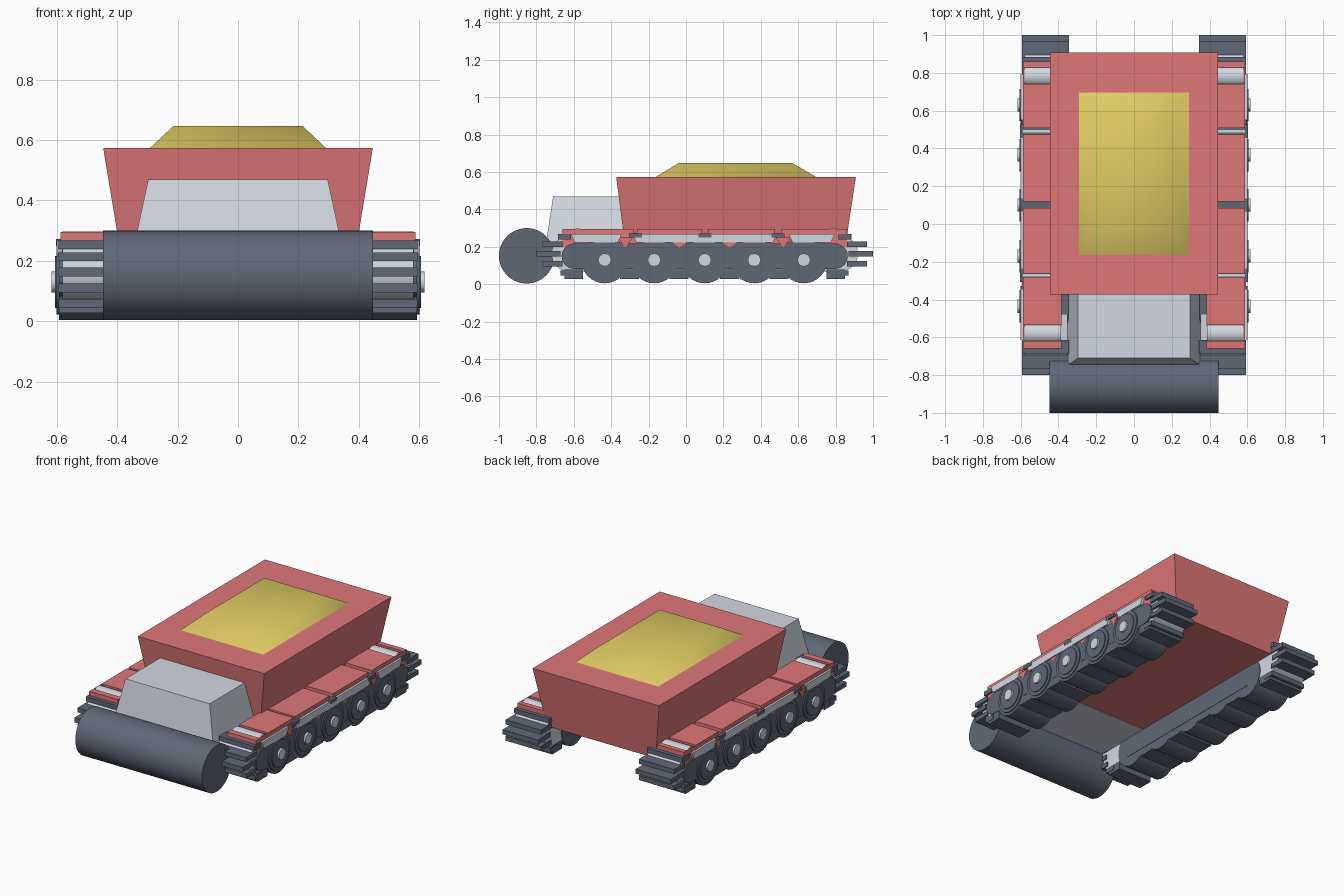
import bpy, bmesh, math

if "Cube" in bpy.data.objects:
    bpy.data.objects.remove(bpy.data.objects["Cube"])


def material(name, rgb):
    m = bpy.data.materials.new(name)
    m.diffuse_color = (*rgb, 1)
    m.use_nodes = True
    m.node_tree.nodes["Principled BSDF"].inputs["Base Color"].default_value = m.diffuse_color
    return m


RED = material("coral_red", (0.74, 0.185, 0.185))
GREY = material("light_grey", (0.65, 0.69, 0.75))
SLATE = material("slate", (0.117, 0.138, 0.185))
YELLOW = material("mustard_yellow", (0.74, 0.60, 0.125))


def finish(name, bm, mat, angle=None):
    bmesh.ops.recalc_face_normals(bm, faces=bm.faces)
    me = bpy.data.meshes.new(name)
    bm.to_mesh(me)
    bm.free()
    me.materials.append(mat)
    ob = bpy.data.objects.new(name, me)
    bpy.context.collection.objects.link(ob)
    if angle:
        bpy.ops.object.select_all(action='DESELECT')
        ob.select_set(True)
        bpy.context.view_layer.objects.active = ob
        bpy.ops.object.shade_smooth_by_angle(angle=math.radians(angle))
    return ob


def prism(name, mat, profile, x0, x1, angle=None):
    """Side profile of (y, z) points pulled along x."""
    bm = bmesh.new()
    a = [bm.verts.new((x0, y, z)) for y, z in profile]
    b = [bm.verts.new((x1, y, z)) for y, z in profile]
    bm.faces.new(a)
    bm.faces.new(b[::-1])
    for i in range(len(a)):
        j = (i + 1) % len(a)
        bm.faces.new((a[i], a[j], b[j], b[i]))
    return finish(name, bm, mat, angle)


def box(name, mat, x0, x1, y0, y1, z0, z1):
    return prism(name, mat, [(y0, z0), (y1, z0), (y1, z1), (y0, z1)], x0, x1)


def circle(y, z, r, n=32):
    return [(y + r * math.cos(2 * math.pi * i / n),
             z + r * math.sin(2 * math.pi * i / n)) for i in range(n)]


def stadium(y0, y1, z, r, n=12):
    pts = []
    for cy, start in ((y1 - r, -90), (y0 + r, 90)):
        for i in range(n + 1):
            t = math.radians(start + 180 * i / n)
            pts.append((cy + r * math.cos(t), z + r * math.sin(t)))
    return pts


def frustum(name, mat, low, high, angle=None):
    """low and high are (half_width, y0, y1, z)."""
    bm = bmesh.new()
    rings = []
    for hw, y0, y1, z in (low, high):
        rings.append([bm.verts.new(p) for p in
                      ((-hw, y0, z), (hw, y0, z), (hw, y1, z), (-hw, y1, z))])
    a, b = rings
    bm.faces.new(a[::-1])
    bm.faces.new(b)
    for i in range(4):
        j = (i + 1) % 4
        bm.faces.new((a[i], a[j], b[j], b[i]))
    return finish(name, bm, mat, angle)


# Hull, roof hatch, nose and roller
frustum("hull", RED, (0.384, -0.325, 0.852, 0.20), (0.446, -0.373, 0.908, 0.573))
frustum("roof_hatch", YELLOW, (0.293, -0.165, 0.698, 0.572), (0.213, -0.04, 0.57, 0.647), 60)
frustum("nose", GREY, (0.355, -0.752, -0.327, 0.20), (0.297, -0.71, -0.327, 0.47))
prism("roller", SLATE, circle(-0.852, 0.152, 0.148, 64), -0.447, 0.447, 40)

WHEELS = [-0.435, -0.17, 0.10, 0.365, 0.63]
FENDERS = [(-0.66, -0.62), (-0.535, -0.28), (-0.263, 0.085),
           (0.118, 0.475), (0.508, 0.74), (0.828, 0.86)]
LIPS = [(-0.66, -0.28), (0.508, 0.86)]
TRIMS = [(-0.615, -0.345), (-0.285, 0.485), (0.55, 0.795)]
MID = 0.10  # track centre along y

for side, s in (("left", -1), ("right", 1)):
    def part(n):
        return f"{side}_{n}"

    # Track core and side plates
    prism(part("track_core"), GREY, stadium(-0.72, 0.92, 0.163, 0.095), s * 0.352, s * 0.58, 40)
    prism(part("outer_plate"), SLATE, stadium(-0.665, 0.865, 0.150, 0.068), s * 0.57, s * 0.592, 40)
    box(part("inner_plate"), SLATE, s * 0.346, s * 0.384, -0.48, 0.64, 0.075, 0.262)

    # Road wheels with a stepped tyre, rim and hub
    for y in WHEELS:
        prism(part("wheel"), SLATE, circle(y, 0.13, 0.125), s * 0.348, s * 0.592, 40)
        prism(part("tyre"), SLATE, circle(y, 0.13, 0.108), s * 0.59, s * 0.600, 40)
        prism(part("wheel_rim"), SLATE, circle(y, 0.13, 0.086), s * 0.59, s * 0.606, 40)
        prism(part("hub"), GREY, circle(y, 0.13, 0.035, 12), s * 0.60, s * 0.618, 40)

    # Tread lugs under the track, between the wheels and at the ends
    for y in [-0.60] + [w + 0.1325 for w in WHEELS[:-1]] + [0.80]:
        box(part("bottom_lug"), SLATE, s * 0.348, s * 0.592, y - 0.05, y + 0.05, 0.028, 0.08)

    # Tread lugs around both ends
    for e in (-1, 1):
        for inner, outer, z in ((0.715, 0.785, 0.2535), (0.76, 0.868, 0.214), (0.77, 0.90, 0.163),
                                (0.76, 0.868, 0.11), (0.70, 0.77, 0.06)):
            ya, yb = sorted((MID + e * inner, MID + e * outer))
            box(part("end_lug"), SLATE, s * 0.345, s * 0.594, ya, yb, z - 0.0145, z + 0.0145)

    # Red fender sections over a full-length skirt, with a lip beside the end rollers
    box(part("fender_skirt"), RED, s * 0.386, s * 0.583, -0.66, 0.86, 0.20, 0.2695)
    for y0, y1 in FENDERS:
        box(part("fender"), RED, s * 0.384, s * 0.587, y0, y1, 0.268, 0.295)
    for y0, y1 in LIPS:
        box(part("fender_lip"), RED, s * 0.581, s * 0.588, y0, y1, 0.267, 0.294)

    # Grey side trim with sloped ends, in front of the wheel tops
    for a, b in TRIMS:
        prism(part("fender_trim"), GREY,
              [(a, 0.268), (a + 0.02, 0.222), (b - 0.02, 0.222), (b, 0.268)], s * 0.572, s * 0.601)

    # Red wedges showing between neighbouring wheels
    for y, top in ((-0.325, 0.25), (-0.035, 0.223), (0.2325, 0.223), (0.52, 0.25)):
        prism(part("red_wedge"), RED,
              [(y - 0.04, top), (y, 0.196), (y + 0.04, top)], s * 0.575, s * 0.5935)

    # Dark joints between the fenders, the outer two with a grey seam
    for y in (-0.271, 0.101, 0.491):
        box(part("fender_joint"), SLATE, s * 0.375, s * 0.603, y - 0.035, y + 0.035, 0.25, 0.272)
    for y in (-0.271, 0.491):
        box(part("joint_seam"), GREY, s * 0.38, s * 0.588, y - 0.006, y + 0.006, 0.262, 0.275)

    # Grey end rollers set in the fender gaps
    for y in (-0.578, 0.784):
        prism(part("end_roller"), GREY, circle(y, 0.237, 0.061), s * 0.387, s * 0.5805, 40)
